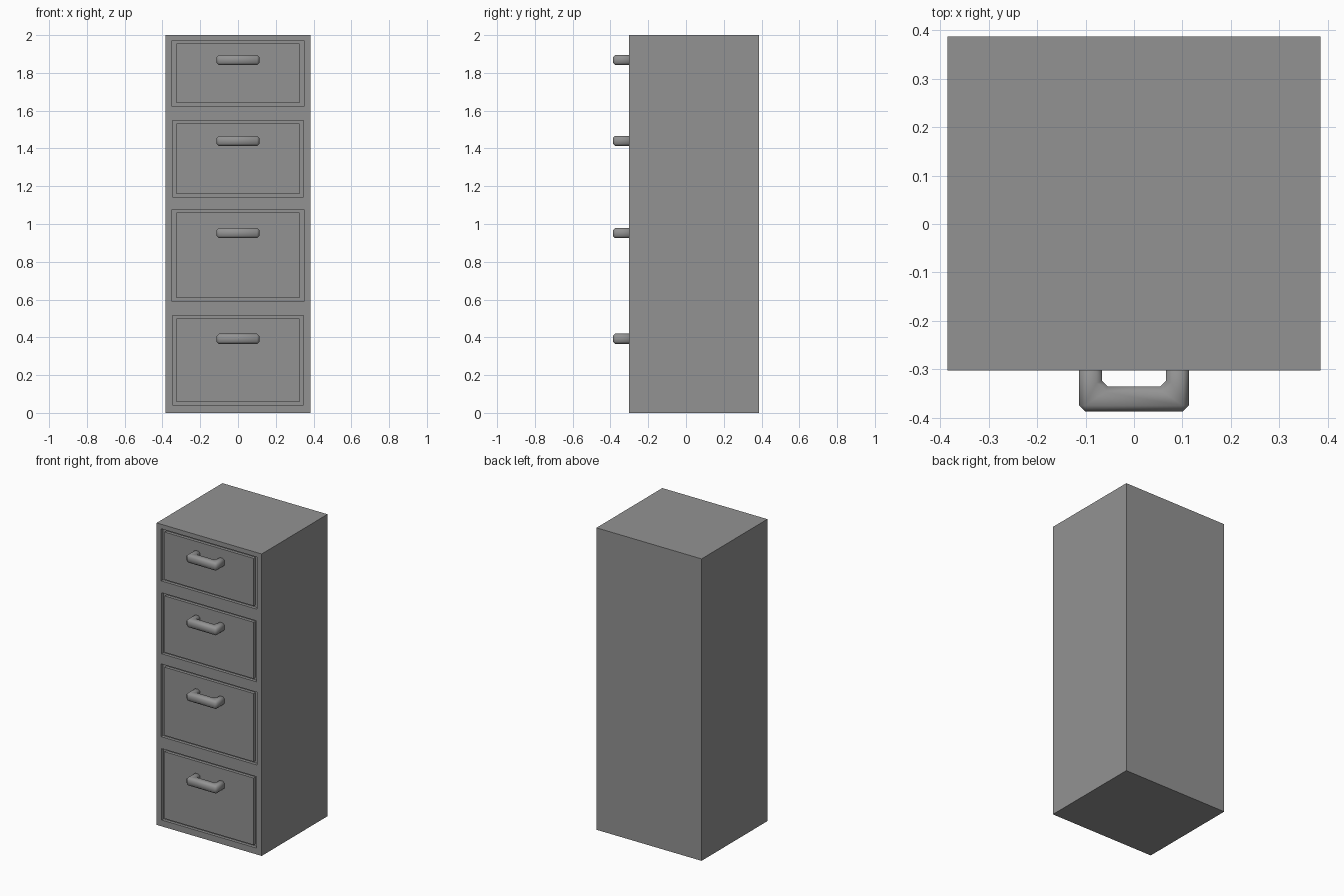
import bpy, bmesh

if "Cube" in bpy.data.objects:
    bpy.data.objects.remove(bpy.data.objects["Cube"])

W, FRONT, BACK, H = 0.385, -0.302, 0.387, 2.0
DEPTH = 0.02
# each drawer: outer half width, bottom, top, handle height
DRAWERS = [(0.348, 0.042, 0.515, 0.392), (0.352, 0.593, 1.075, 0.952),
           (0.348, 1.143, 1.547, 1.44), (0.352, 1.625, 1.97, 1.868)]

grey = bpy.data.materials.new("dark_grey")
grey.diffuse_color = (0.29, 0.29, 0.29, 1)
grey.use_nodes = True
grey.node_tree.nodes["Principled BSDF"].inputs["Base Color"].default_value = grey.diffuse_color


def finish(name, bm):
    bmesh.ops.recalc_face_normals(bm, faces=bm.faces)
    me = bpy.data.meshes.new(name)
    bm.to_mesh(me)
    bm.free()
    me.materials.append(grey)
    ob = bpy.data.objects.new(name, me)
    bpy.context.collection.objects.link(ob)
    return ob


# cabinet body, front face cut into a grid around the drawers
bm = bmesh.new()
bmesh.ops.create_cube(bm, size=1)
for v in bm.verts:
    v.co = (v.co.x * 2 * W, FRONT if v.co.y < 0 else BACK, (v.co.z + 0.5) * H)


def cut(co, no):
    bmesh.ops.bisect_plane(bm, geom=bm.verts[:] + bm.edges[:] + bm.faces[:],
                           plane_co=co, plane_no=no)


for s in (-1, 1):
    cut((s * 0.35, 0, 0), (1, 0, 0))
for _, z0, z1, _ in DRAWERS:
    cut((0, 0, z0), (0, 0, 1))
    cut((0, 0, z1), (0, 0, 1))


def extrude(face, dy):
    new = bmesh.ops.extrude_discrete_faces(bm, faces=[face])["faces"][0]
    for v in new.verts:
        v.co.y += dy
    return new


# drawer fronts: a straight-walled groove around a panel flush with the body
for w, z0, z1, _ in DRAWERS:
    zc = (z0 + z1) / 2
    face = next(f for f in bm.faces if f.normal.y < -0.9
                and abs(f.calc_center_median().x) < 0.01
                and abs(f.calc_center_median().z - zc) < 0.01)
    for v in face.verts:
        v.co.x = w if v.co.x > 0 else -w
    floor = extrude(face, DEPTH)
    panel = extrude(floor, 0)
    for v in panel.verts:
        v.co.x = 0.326 if v.co.x > 0 else -0.326
        v.co.z += 0.015 if v.co.z < zc else -0.015
    extrude(panel, -DEPTH)
finish("cabinet_body", bm)

# handles: U profile extruded upward, edges bevelled
y0 = FRONT + 0.012
profile = [(0.113, y0), (0.113, -0.387), (-0.113, -0.387), (-0.113, y0),
           (-0.066, y0), (-0.066, -0.324), (-0.055, -0.335),
           (0.055, -0.335), (0.066, -0.324), (0.066, y0)]
for i, (_, _, _, zh) in enumerate(DRAWERS):
    bm = bmesh.new()
    f = bm.faces.new([bm.verts.new((x, y, zh - 0.027)) for x, y in profile])
    top = bmesh.ops.extrude_face_region(bm, geom=[f])["geom"]
    bmesh.ops.translate(bm, vec=(0, 0, 0.054),
                        verts=[v for v in top if isinstance(v, bmesh.types.BMVert)])
    for f in bm.faces:
        f.smooth = True
    ob = finish(f"drawer_handle_{i + 1}", bm)
    bev = ob.modifiers.new("rounded_edges", 'BEVEL')
    bev.width = 0.012
    bev.segments = 1
    bev.limit_method = 'ANGLE'
    bev.angle_limit = 0.9
    bev.use_clamp_overlap = False
